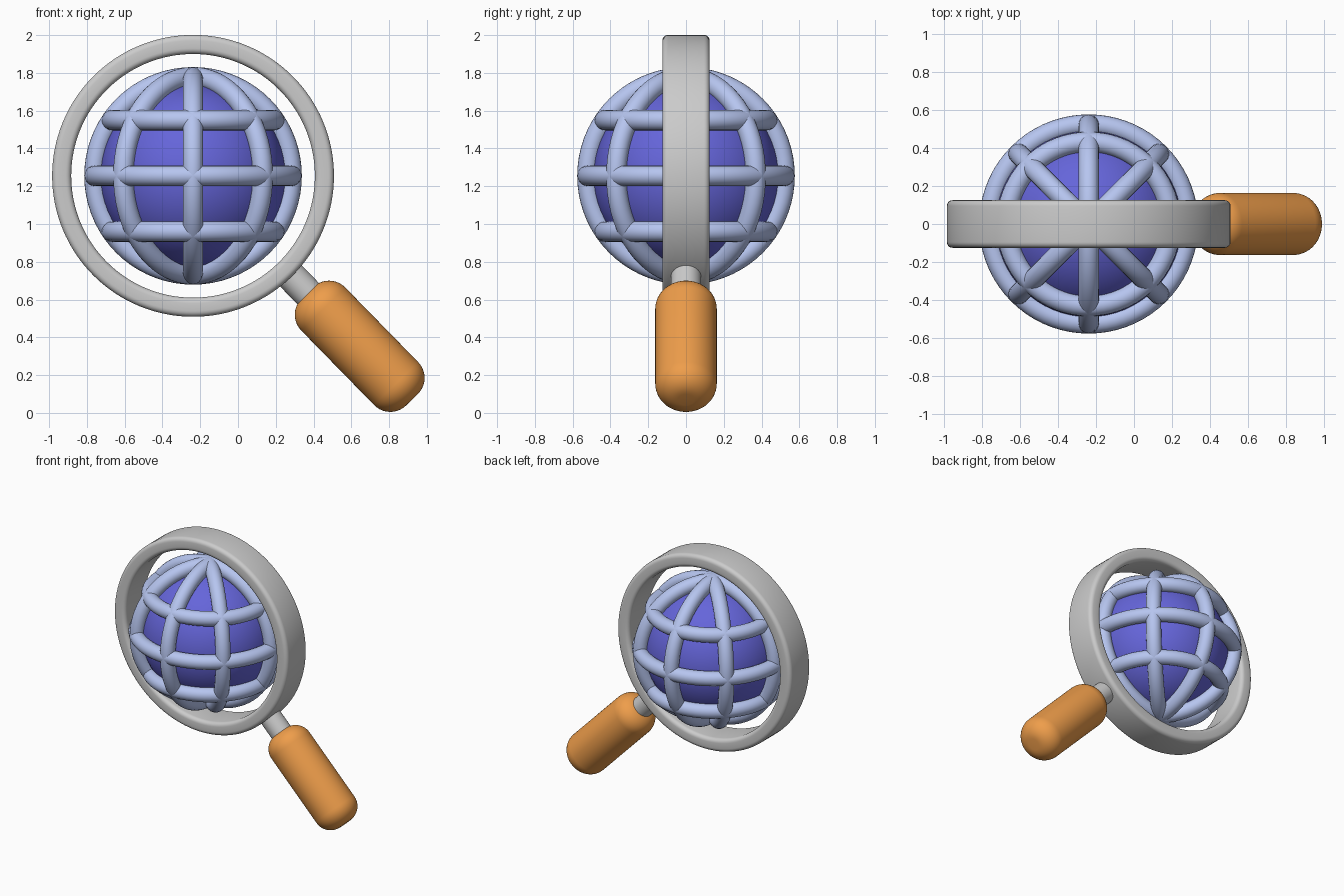
import bpy, bmesh
from math import pi, sin, cos, sqrt, radians
from mathutils import Vector, Matrix

if "Cube" in bpy.data.objects:
    bpy.data.objects.remove(bpy.data.objects["Cube"])

CENTER = Vector((-0.238, 0, 1.255))
AXIS = Vector((0.699, 0, -0.715)).normalized()   # handle direction


def material(name, rgb):
    m = bpy.data.materials.new(name)
    m.diffuse_color = (*rgb, 1)
    m.use_nodes = True
    m.node_tree.nodes["Principled BSDF"].inputs["Base Color"].default_value = m.diffuse_color
    return m


def smooth(ob, mat=None):
    bpy.ops.object.select_all(action='DESELECT')
    ob.select_set(True)
    bpy.context.view_layer.objects.active = ob
    bpy.ops.object.shade_smooth_by_angle(angle=radians(35))
    if mat:
        ob.data.materials.append(mat)


def arc(cx, cy, r, a0, a1, n=8):
    return [(cx + r * cos(a0 + (a1 - a0) * i / n),
             cy + r * sin(a0 + (a1 - a0) * i / n)) for i in range(n + 1)]


def lathe(name, profile, axis, segs, closed=False, mat=None):
    """Spin (radius, height) points around an axis through CENTER."""
    bm = bmesh.new()
    rings = []
    for r, h in profile:
        rings.append([bm.verts.new((r * cos(2 * pi * i / segs), r * sin(2 * pi * i / segs), h))
                      for i in range(segs)])
    pairs = list(zip(rings, rings[1:]))
    if closed:
        pairs.append((rings[-1], rings[0]))
    else:
        bm.faces.new(rings[0])
        bm.faces.new(rings[-1])
    for a, b in pairs:
        for i in range(segs):
            j = (i + 1) % segs
            bm.faces.new((a[i], a[j], b[j], b[i]))
    bmesh.ops.recalc_face_normals(bm, faces=bm.faces)
    me = bpy.data.meshes.new(name)
    bm.to_mesh(me)
    bm.free()
    ob = bpy.data.objects.new(name, me)
    bpy.context.collection.objects.link(ob)
    ob.matrix_world = Matrix.Translation(CENTER) @ axis.to_track_quat('Z', 'Y').to_matrix().to_4x4()
    smooth(ob, mat)


def tube_ring(name, radius, loc, rot):
    bpy.ops.mesh.primitive_torus_add(major_radius=radius, minor_radius=TUBE, major_segments=72,
                                     minor_segments=20, location=loc, rotation=rot)
    ob = bpy.context.object
    ob.name = name
    smooth(ob, light_blue)


blue = material("globe_blue", (0.13, 0.13, 0.70))
light_blue = material("grid_blue", (0.47, 0.56, 0.87))
orange = material("handle_orange", (0.86, 0.34, 0.07))

# Lens rim: rounded rectangular section
r0, r1, d, b = 0.645, 0.746, 0.125, 0.03
rim = (arc(r1 - b, d - b, b, 0, pi / 2, 5) + arc(r0 + b, d - b, b, pi / 2, pi, 5)
       + arc(r0 + b, b - d, b, pi, 1.5 * pi, 5) + arc(r1 - b, b - d, b, 1.5 * pi, 2 * pi, 5))
lathe("lens_rim", rim, Vector((0, 1, 0)), 128, closed=True)

# Neck and rounded handle
lathe("handle_neck", [(0.08, 0.70), (0.08, 0.95)], AXIS, 40)
R, c, start, end = 0.163, 0.12, 0.866, 1.658
grip = arc(R - c, start + c, c, -pi / 2, 0, 10) + arc(R - c, end - c, c, 0, pi / 2, 10)
lathe("handle_grip", grip, AXIS, 64, mat=orange)

# Globe core
bpy.ops.mesh.primitive_uv_sphere_add(segments=64, ring_count=32, radius=0.49, location=CENTER)
bpy.context.object.name = "globe_core"
smooth(bpy.context.object, blue)

# Globe grid: four full meridians and three parallels
TUBE, GRID = 0.054, 0.522
for i in range(4):
    tube_ring(f"meridian_{i + 1}", GRID, CENTER, (pi / 2, 0, i * pi / 4))
for name, h in (("lower", -0.295), ("equator", 0), ("upper", 0.295)):
    tube_ring(f"parallel_{name}", sqrt(GRID ** 2 - h ** 2), CENTER + Vector((0, 0, h)), (0, 0, 0))
